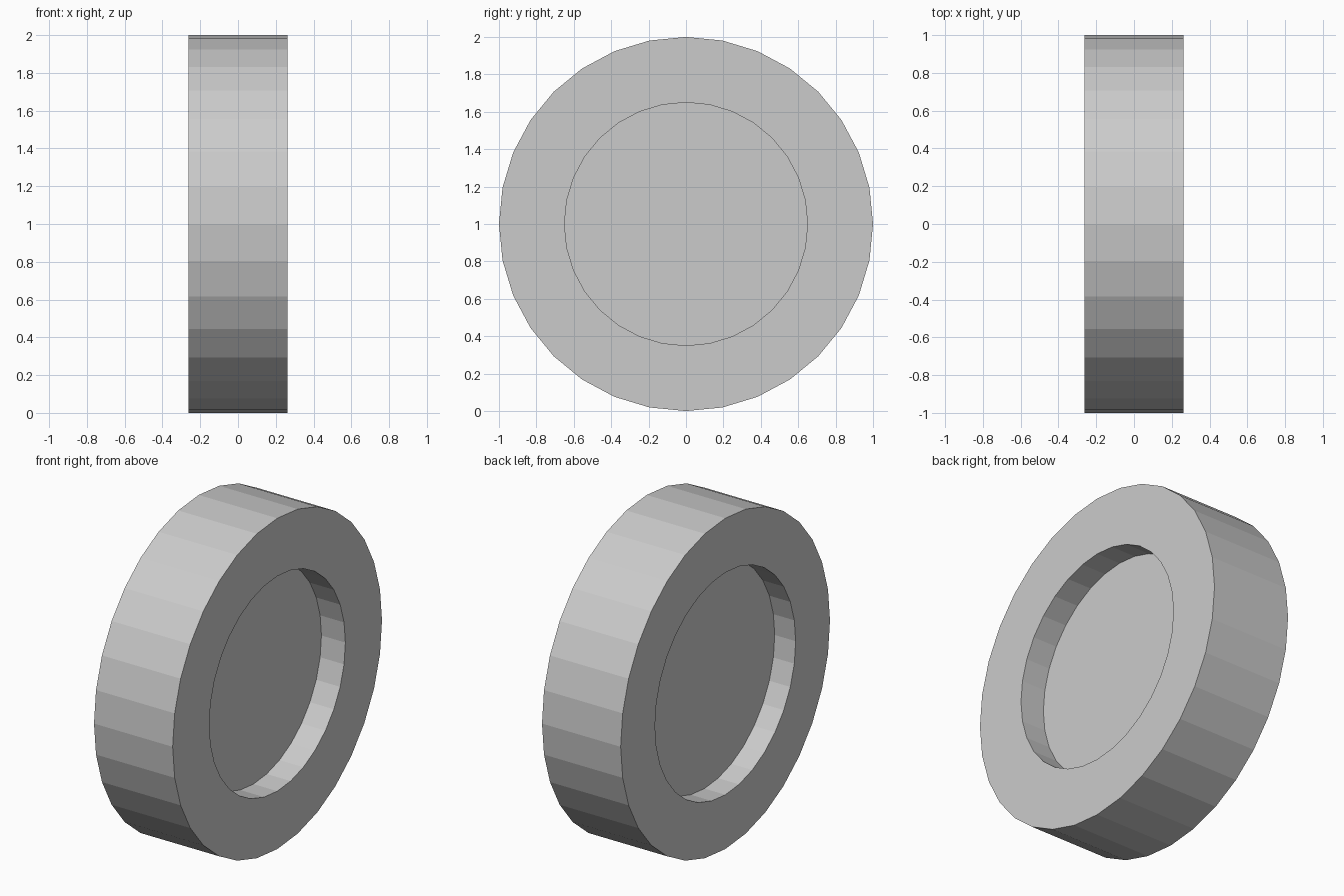
import bpy, bmesh
from math import cos, sin, tau

if "Cube" in bpy.data.objects:
    bpy.data.objects.remove(bpy.data.objects["Cube"])

SIDES = 32
HALF_WIDTH = 0.263

# Half section of the wheel as (x, radius); the two hub recesses differ slightly
PROFILE = [
    (-HALF_WIDTH + 0.14, 0.672),   # left recess floor
    (-HALF_WIDTH, 0.672),
    (-HALF_WIDTH, 1.0),            # tread
    (HALF_WIDTH, 1.0),
    (HALF_WIDTH, 0.65),
    (HALF_WIDTH - 0.16, 0.65),     # right recess floor
]


def lathe_x(name, profile, sides):
    """Revolve a profile about the x axis and cap both ends."""
    bm = bmesh.new()
    rings = [[bm.verts.new((x, r * cos(tau * i / sides), r * sin(tau * i / sides)))
              for i in range(sides)] for x, r in profile]
    for a, b in zip(rings, rings[1:]):
        for i in range(sides):
            j = (i + 1) % sides
            bm.faces.new((a[i], a[j], b[j], b[i]))
    bm.faces.new(rings[0])
    bm.faces.new(rings[-1])
    bmesh.ops.recalc_face_normals(bm, faces=bm.faces)
    mesh = bpy.data.meshes.new(name)
    bm.to_mesh(mesh)
    bm.free()
    obj = bpy.data.objects.new(name, mesh)
    bpy.context.collection.objects.link(obj)
    return obj


# Wheel standing on the ground
wheel = lathe_x("wheel", PROFILE, SIDES)
wheel.location.z = 1.0
